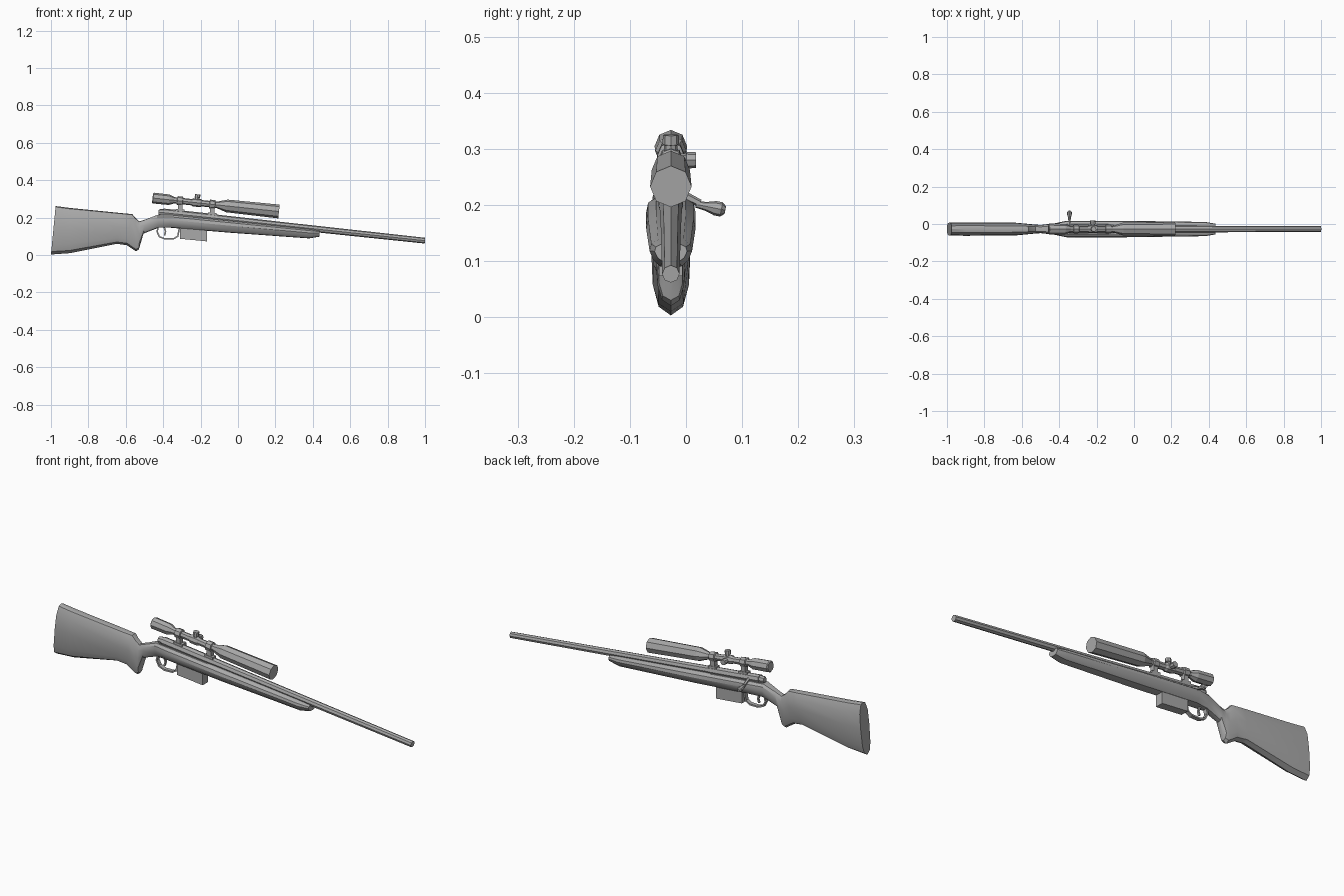
import bpy, bmesh, math
from mathutils import Vector

if "Cube" in bpy.data.objects:
    bpy.data.objects.remove(bpy.data.objects["Cube"])

YC = -0.027      # centre plane
SLOPE = -0.107   # bore line falls towards the muzzle

grey = bpy.data.materials.new("plain_grey")
grey.use_nodes = True
grey.diffuse_color = (0.4, 0.4, 0.4, 1)
grey.node_tree.nodes["Principled BSDF"].inputs["Base Color"].default_value = (0.4, 0.4, 0.4, 1)


def loft(name, rings, smooth=30, closed=False):
    """Skin a list of equal-length rings of points; closed joins last to first."""
    bm = bmesh.new()
    rows = [[bm.verts.new(p) for p in ring] for ring in rings]
    pairs = list(zip(rows, rows[1:])) + ([(rows[-1], rows[0])] if closed else [])
    for a, b in pairs:
        for i in range(len(a)):
            j = (i + 1) % len(a)
            bm.faces.new((a[i], a[j], b[j], b[i]))
    if not closed:
        bm.faces.new(rows[0])
        bm.faces.new(rows[-1])
    bmesh.ops.recalc_face_normals(bm, faces=bm.faces[:])
    mesh = bpy.data.meshes.new(name)
    bm.to_mesh(mesh)
    bm.free()
    mesh.materials.append(grey)
    ob = bpy.data.objects.new(name, mesh)
    bpy.context.collection.objects.link(ob)
    if smooth:
        bpy.ops.object.select_all(action='DESELECT')
        ob.select_set(True)
        bpy.context.view_layer.objects.active = ob
        bpy.ops.object.shade_smooth_by_angle(angle=math.radians(smooth))
    return ob


def turned(name, origin, direction, profile, sides=8, smooth=0):
    """Lathe (distance, radius) pairs around an axis."""
    d = Vector(direction).normalized()
    u = d.cross(Vector((0, 1, 0) if abs(d.y) < 0.5 else (1, 0, 0))).normalized()
    v = d.cross(u)
    rings = []
    for t, r in profile:
        rings.append([Vector(origin) + d * t
                      + (u * math.cos(a) + v * math.sin(a)) * r
                      for a in (math.tau * i / sides for i in range(sides))])
    return loft(name, rings, smooth)


def prism(name, outline, half):
    """Extrude a side outline (x, z) across the centre plane."""
    return loft(name, [[(x, YC + s * half, z) for x, z in outline] for s in (-1, 1)], 0)


# Stock: half sections mirrored into rings, (width factor, height factor)
BUTT = [(0.62, 0.06), (0.9, 0.2), (1, 0.55), (0.92, 0.82), (0.5, 0.98)]
FORE = [(0.5, 0.03), (0.82, 0.25), (1, 0.6), (0.92, 0.85), (0.6, 1)]


def section(xt, zt, xb, zb, half, k):
    pts = [(p[0] * (1 - k) + q[0] * k, p[1] * (1 - k) + q[1] * k) for p, q in zip(BUTT, FORE)]
    full = [(0, 0)] + pts + [(0, 1)] + [(-w, h) for w, h in reversed(pts)]
    return [(xb + (xt - xb) * h, YC + w * half, zb + (zt - zb) * h) for w, h in full]


# top x, top z, bottom x, bottom z, half width, blend butt to fore-end
stations = [
    (-0.975, 0.262, -1.0, 0.003, 0.035, 0),
    (-0.9, 0.252, -0.9, 0.01, 0.036, 0),
    (-0.62, 0.224, -0.65, 0.06, 0.034, 0),
    (-0.565, 0.219, -0.595, 0.053, 0.029, 0),
    (-0.55, 0.2, -0.545, 0.02, 0.026, 0),
    (-0.527, 0.18, -0.53, 0.03, 0.024, 0.2),
    (-0.495, 0.19, -0.505, 0.115, 0.022, 0.5),
    (-0.43, 0.215, -0.425, 0.146, 0.03, 1),
    (-0.36, 0.214, -0.36, 0.146, 0.044, 1),
    (-0.05, 0.183, -0.05, 0.12, 0.044, 1),
    (0.38, 0.138, 0.38, 0.089, 0.038, 1),
    (0.435, 0.13, 0.435, 0.098, 0.029, 1)]
loft("stock", [section(*s) for s in stations])

# Barrel, receiver and bolt share the sloping bore line
def bore(x):
    return (x, YC, 0.077 + (x - 1) * SLOPE)

AXIS = (1, 0, SLOPE)
turned("barrel", bore(-0.1), AXIS, [(0, 0.02), (0.33, 0.018), (1.106, 0.0155)])
turned("receiver", bore(-0.4), AXIS, [(0, 0.022), (0.27, 0.022), (0.31, 0.019)])
turned("bolt_shroud", bore(-0.425), AXIS, [(0, 0.013), (0.01, 0.018), (0.08, 0.018)])

# Bolt handle, turned down and out to the far side
turned("bolt_handle", (-0.345, -0.02, 0.225), (0, 0.06, -0.03), [(0, 0.009), (0.05, 0.007)], 6)
turned("bolt_knob", (-0.345, 0.018, 0.201), (0, 0.06, -0.012),
       [(0, 0.006), (0.018, 0.008), (0.035, 0.013), (0.046, 0.013), (0.053, 0.007)], 8, 30)

# Magazine
prism("magazine", [(-0.31, 0.16), (-0.31, 0.087), (-0.165, 0.073), (-0.165, 0.15)], 0.021)

# Trigger guard strap and trigger
def strap(name, path, half, thick):
    rings = []
    for i, (x, z) in enumerate(path):
        a, b = path[max(i - 1, 0)], path[min(i + 1, len(path) - 1)]
        n = Vector((a[1] - b[1], 0, b[0] - a[0])).normalized() * thick
        rings.append([Vector((x, YC + s * half, z)) + n * t
                      for s, t in ((-1, -1), (1, -1), (1, 1), (-1, 1))])
    return loft(name, rings, 0)

strap("trigger_guard", [(-0.425, 0.155), (-0.433, 0.125), (-0.42, 0.098), (-0.39, 0.086),
                        (-0.345, 0.087), (-0.322, 0.1), (-0.312, 0.15)], 0.01, 0.004)
strap("trigger", [(-0.395, 0.15), (-0.387, 0.125), (-0.393, 0.105)], 0.005, 0.004)

# Scope body
def sight(x):
    return (x, YC, 0.3055 + (x + 0.46) * SLOPE)

turned("scope_body", sight(-0.457), AXIS,
       [(0, 0.024), (0.004, 0.029), (0.09, 0.028), (0.118, 0.017), (0.345, 0.017),
        (0.4, 0.034), (0.68, 0.037)], 8)

# Mount rings and posts
for label, x in (("rear", -0.31), ("front", -0.137)):
    turned(label + "_mount_ring", sight(x - 0.016), AXIS,
           [(0, 0.018), (0.002, 0.024), (0.03, 0.024), (0.032, 0.018)], 8)
    zs, zb = sight(x)[2], bore(x)[2]
    prism(label + "_mount_post",
          [(x - 0.012, zb), (x + 0.012, zb), (x + 0.012, zs - 0.01), (x - 0.012, zs - 0.01)], 0.012)
    prism(label + "_mount_base",
          [(x - 0.025, zb), (x + 0.025, zb), (x + 0.023, zb + 0.025), (x - 0.023, zb + 0.03)], 0.014)

# Adjustment turrets on top and on the far side
KNOB = [(0, 0.012), (0.027, 0.012), (0.028, 0.015), (0.045, 0.014)]
turned("top_turret", sight(-0.22), (-SLOPE, 0, 1), KNOB, 8)
turned("side_turret", sight(-0.22), (0, 1, 0), KNOB, 8)
turned("turret_collar", sight(-0.247), AXIS, [(0, 0.017), (0.008, 0.022), (0.046, 0.022), (0.054, 0.017)], 8)
